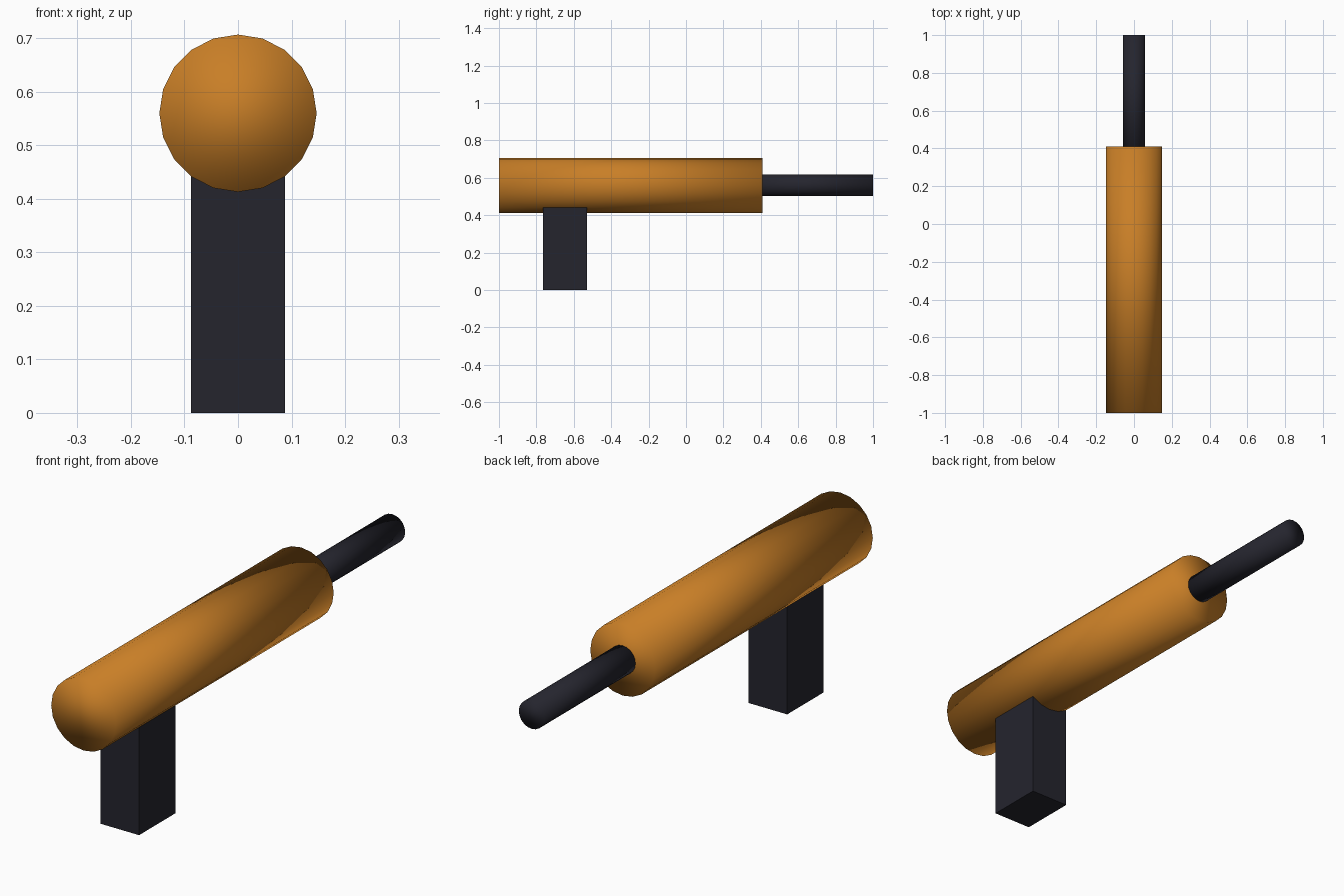
import bpy
from math import pi

cube = bpy.data.objects.get("Cube")
if cube:
    bpy.data.objects.remove(cube, do_unlink=True)


def material(name, colour):
    mat = bpy.data.materials.new(name)
    mat.use_nodes = True
    mat.diffuse_color = colour
    mat.node_tree.nodes["Principled BSDF"].inputs["Base Color"].default_value = colour
    return mat


def finish(name, mat):
    obj = bpy.context.object
    obj.name = name
    obj.data.materials.append(mat)
    return obj


def rod(name, radius, y_start, y_end, mat):
    """Cylinder along y, softly shaded over its rims as well."""
    bpy.ops.mesh.primitive_cylinder_add(
        vertices=20, radius=radius, depth=y_end - y_start,
        location=(0, (y_start + y_end) / 2, AXIS_Z), rotation=(pi / 2, 0, 0))
    bpy.ops.object.shade_smooth()
    return finish(name, mat)


AXIS_Z = 0.56
orange = material("burnt orange", (0.58, 0.21, 0.02, 1))
charcoal = material("charcoal", (0.018, 0.018, 0.027, 1))

# Thick body and the thin rod sticking out of its back
rod("body", 0.147, -1, 0.41, orange)
rod("barrel", 0.058, 0.3, 1, charcoal)

# Flat-sided grip, its top sunk into the body
bpy.ops.mesh.primitive_cube_add(size=1, location=(0, -0.648, 0.235))
grip = finish("grip", charcoal)
grip.scale = (0.175, 0.235, 0.47)
